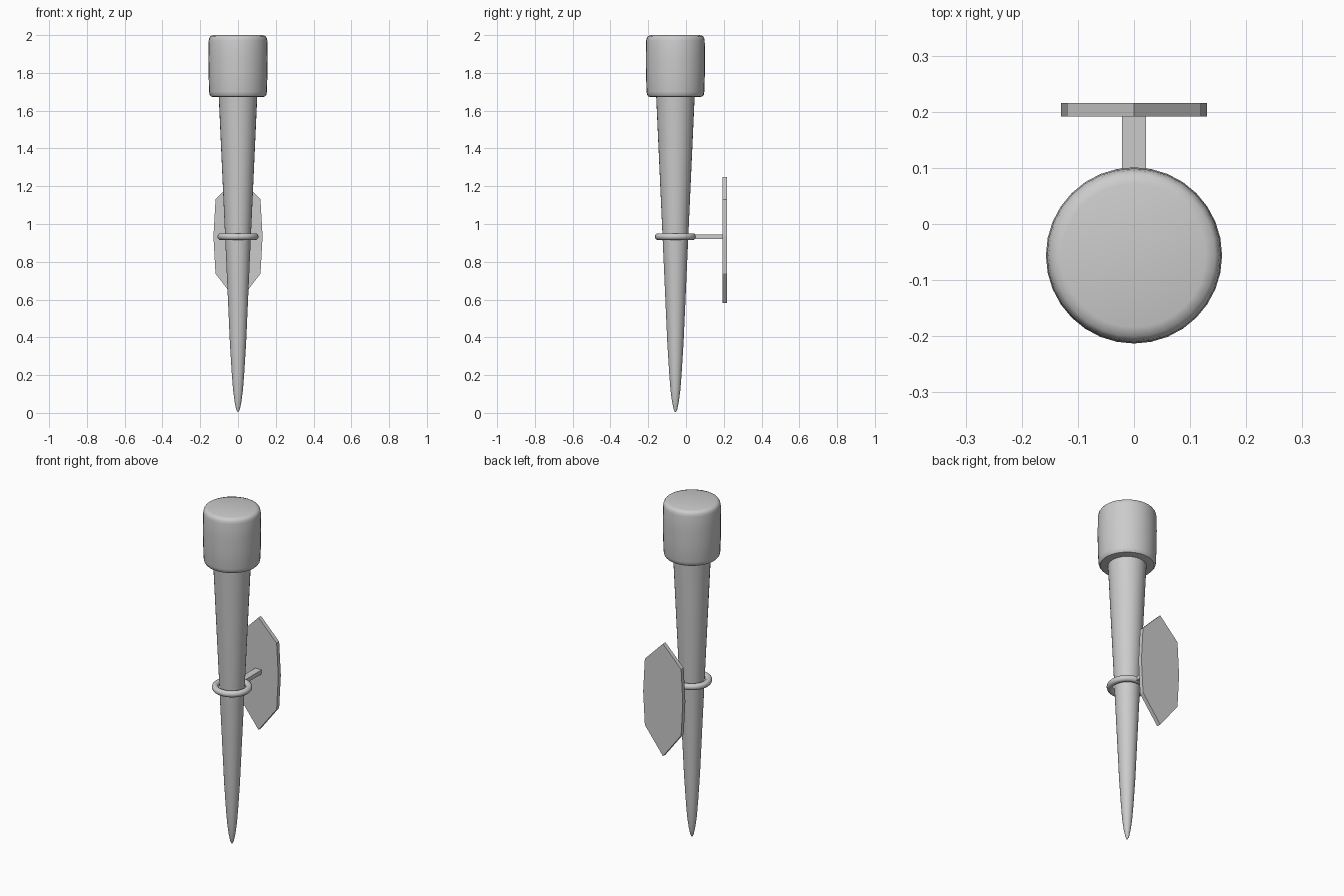
import bpy, bmesh, math

if "Cube" in bpy.data.objects:
    bpy.data.objects.remove(bpy.data.objects["Cube"])

AXIS_Y = -0.056


def finish(name, bm, smooth=True):
    bmesh.ops.recalc_face_normals(bm, faces=bm.faces)
    me = bpy.data.meshes.new(name)
    bm.to_mesh(me)
    bm.free()
    ob = bpy.data.objects.new(name, me)
    bpy.context.collection.objects.link(ob)
    if smooth:
        bpy.context.view_layer.objects.active = ob
        ob.select_set(True)
        bpy.ops.object.shade_smooth_by_angle(angle=math.radians(40))
        ob.select_set(False)
    return ob


def lathe(name, profile, sides=32):
    # profile of (radius, z) points, capped at both ends
    bm = bmesh.new()
    rings = []
    for r, z in profile:
        rings.append([bm.verts.new((r * math.cos(2 * math.pi * i / sides),
                                    r * math.sin(2 * math.pi * i / sides) + AXIS_Y, z))
                      for i in range(sides)])
    for a, b in zip(rings, rings[1:]):
        for i in range(sides):
            j = (i + 1) % sides
            bm.faces.new((a[i], a[j], b[j], b[i]))
    bm.faces.new(rings[0])
    bm.faces.new(rings[-1])
    return finish(name, bm)


def prism(name, outline, y0, y1):
    # outline of (x, z) points extruded along y
    bm = bmesh.new()
    face = bm.faces.new([bm.verts.new((x, y0, z)) for x, z in outline])
    ext = bmesh.ops.extrude_face_region(bm, geom=[face])
    moved = [g for g in ext["geom"] if isinstance(g, bmesh.types.BMVert)]
    bmesh.ops.translate(bm, verts=moved, vec=(0, y1 - y0, 0))
    return finish(name, bm, False)


# Tapered torch shaft with a blunt point
lathe("shaft", [(0.003, 0.004), (0.010, 0.02), (0.018, 0.06), (0.026, 0.12), (0.033, 0.21),
                (0.043, 0.37), (0.068, 0.93), (0.103, 1.70)])

# Torch head with rounded rims and slightly bulging side
lathe("head", [(0.128, 1.672), (0.143, 1.675), (0.150, 1.684), (0.153, 1.70), (0.156, 1.80),
               (0.157, 1.88), (0.155, 1.97), (0.152, 1.985), (0.145, 1.995), (0.128, 2.0)])

# Holding ring
bm = bmesh.new()
major, minor, n, m = 0.091, 0.018, 32, 12
rings = []
for i in range(n):
    a = 2 * math.pi * i / n
    ring = []
    for k in range(m):
        b = 2 * math.pi * k / m
        r = major + minor * math.cos(b)
        ring.append(bm.verts.new((r * math.cos(a), r * math.sin(a) + AXIS_Y,
                                  0.933 + minor * math.sin(b))))
    rings.append(ring)
for i in range(n):
    for k in range(m):
        p, q, l = rings[i], rings[(i + 1) % n], (k + 1) % m
        bm.faces.new((p[k], q[k], q[l], p[l]))
finish("ring", bm)

# Bracket arm
prism("arm", [(-0.021, 0.921), (0.021, 0.921), (0.021, 0.945), (-0.021, 0.945)], 0.035, 0.195)

# Wall plate, mirrored half outline
half = [(0.119, 1.13), (0.13, 0.933), (0.119, 0.737)]
outline = [(0, 1.25)] + half + [(0, 0.583)] + [(-x, z) for x, z in reversed(half)]
prism("wall_plate", outline, 0.192, 0.216)
